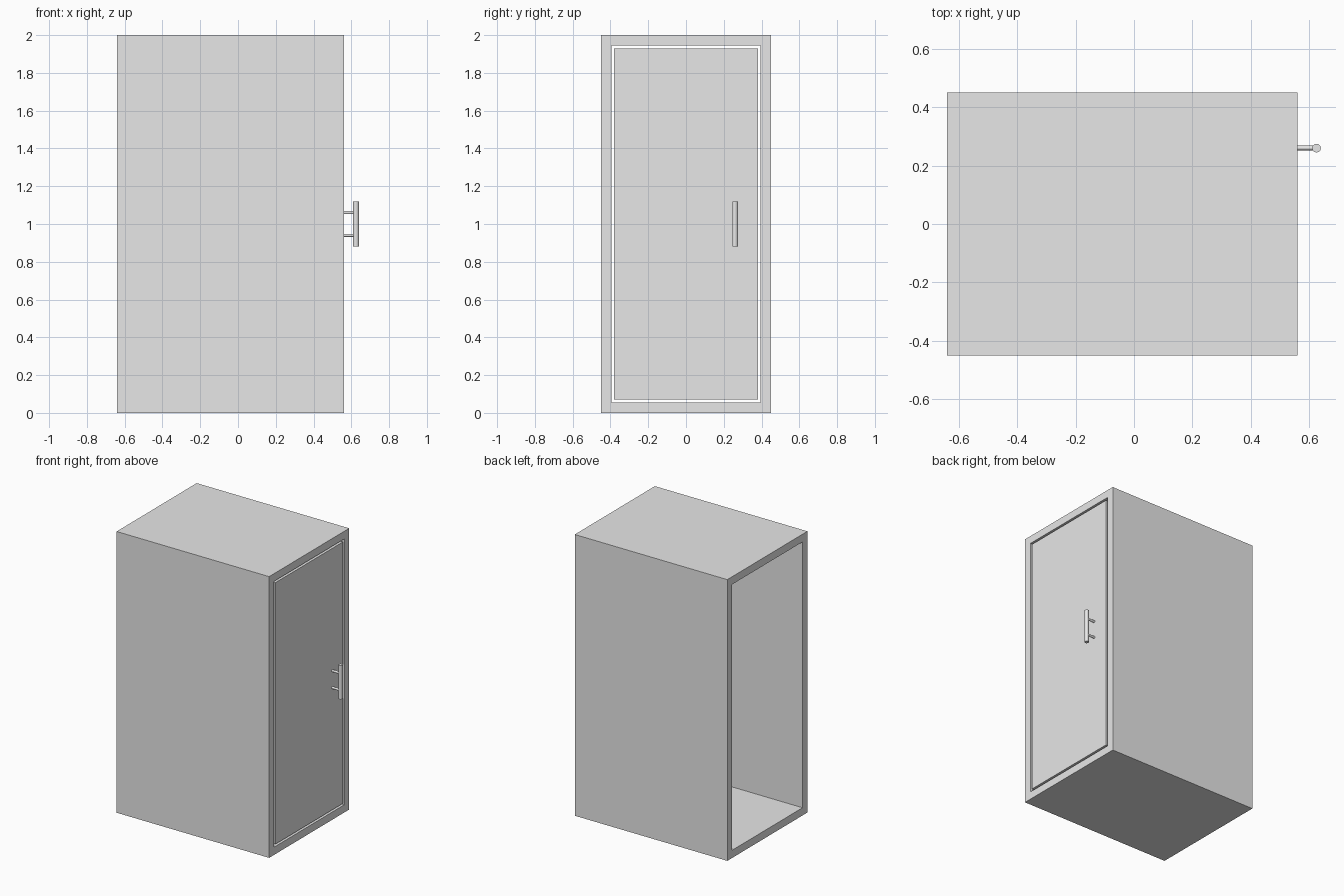
import bpy
import bmesh
from mathutils import Matrix, Vector

default = bpy.data.objects.get("Cube")
if default:
    bpy.data.objects.remove(default, do_unlink=True)

BACK, FRONT = -0.64, 0.56      # open end and door end along x
DEPTH, HEIGHT = 0.90, 2.0
WALL, GAP = 0.055, 0.015
DOOR_THICKNESS = 0.05
HANDLE_Y, BAR_X = 0.26, 0.625

grey = bpy.data.materials.new("light grey")
grey.use_nodes = True
grey.diffuse_color = (0.8, 0.8, 0.8, 1)
grey.node_tree.nodes["Principled BSDF"].inputs["Base Color"].default_value = (0.8, 0.8, 0.8, 1)


def finish(name, bm):
    bmesh.ops.recalc_face_normals(bm, faces=bm.faces)
    mesh = bpy.data.meshes.new(name)
    bm.to_mesh(mesh)
    bm.free()
    mesh.materials.append(grey)
    obj = bpy.data.objects.new(name, mesh)
    bpy.context.collection.objects.link(obj)
    return obj


def box_mesh(low, high):
    low, high = Vector(low), Vector(high)
    bm = bmesh.new()
    bmesh.ops.create_cube(bm, size=1)
    bmesh.ops.scale(bm, vec=high - low, verts=bm.verts)
    bmesh.ops.translate(bm, vec=(low + high) / 2, verts=bm.verts)
    return bm


def rod(name, start, end, radius, sides=12):
    start, end = Vector(start), Vector(end)
    axis = end - start
    turn = axis.to_track_quat('Z', 'Y').to_matrix().to_4x4()
    bm = bmesh.new()
    bmesh.ops.create_cone(bm, cap_ends=True, segments=sides, radius1=radius,
                          radius2=radius, depth=axis.length,
                          matrix=Matrix.Translation((start + end) / 2) @ turn)
    return finish(name, bm)


# Cabinet shell: a box with both ends inset and joined into a tunnel
bm = box_mesh((BACK, -DEPTH / 2, 0), (FRONT, DEPTH / 2, HEIGHT))
ends = [f for f in bm.faces if abs(f.normal.x) > 0.9]
bmesh.ops.inset_individual(bm, faces=ends, thickness=WALL, use_even_offset=True)
rims = [e for f in ends for e in f.edges]
bmesh.ops.delete(bm, geom=ends, context='FACES_ONLY')
bmesh.ops.bridge_loops(bm, edges=rims)
finish("cabinet_shell", bm)

# Door, flush with the frame and separated by a thin gap
edge = WALL + GAP
finish("door", box_mesh((FRONT - DOOR_THICKNESS, -DEPTH / 2 + edge, edge),
                        (FRONT, DEPTH / 2 - edge, HEIGHT - edge)))

# Handle: upright grip on two short posts
rod("handle_grip", (BAR_X, HANDLE_Y, 0.88), (BAR_X, HANDLE_Y, 1.12), 0.015)
for label, z in (("lower", 0.94), ("upper", 1.06)):
    rod(f"handle_post_{label}", (FRONT, HANDLE_Y, z), (BAR_X, HANDLE_Y, z), 0.008)
